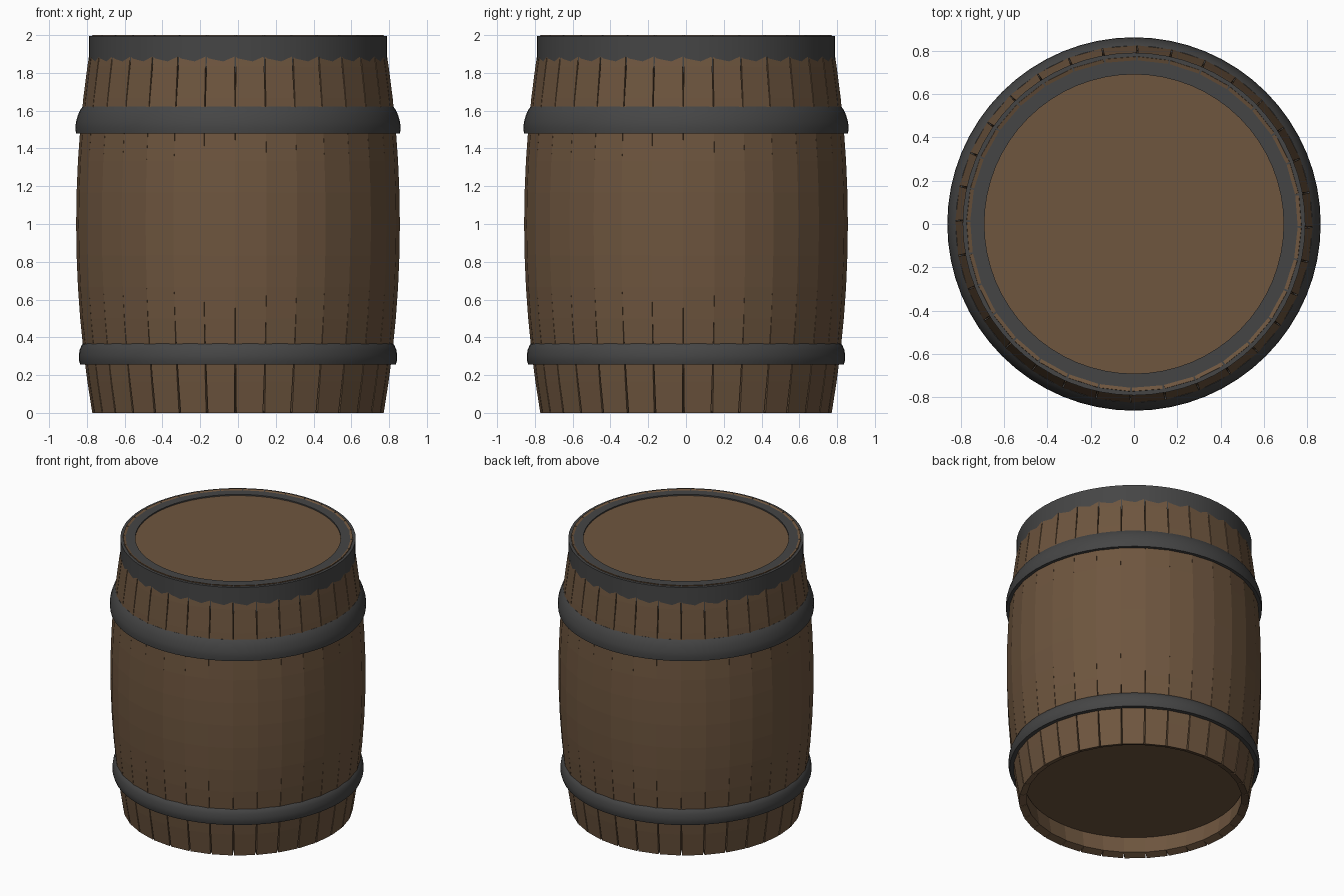
import bpy, bmesh, math

if "Cube" in bpy.data.objects:
    bpy.data.objects.remove(bpy.data.objects["Cube"])

STAVES = 32


def material(name, rgb):
    m = bpy.data.materials.new(name)
    m.diffuse_color = (*rgb, 1)
    m.use_nodes = True
    m.node_tree.nodes["Principled BSDF"].inputs["Base Color"].default_value = m.diffuse_color
    return m


wood = material("wood", (0.156, 0.092, 0.049))
iron = material("iron", (0.06, 0.06, 0.06))


def make_object(name, bm, mat):
    bmesh.ops.recalc_face_normals(bm, faces=bm.faces)
    me = bpy.data.meshes.new(name)
    bm.to_mesh(me)
    bm.free()
    me.materials.append(mat)
    ob = bpy.data.objects.new(name, me)
    bpy.context.collection.objects.link(ob)
    return ob


def smooth(ob, angle=35):
    bpy.ops.object.select_all(action='DESELECT')
    ob.select_set(True)
    bpy.context.view_layer.objects.active = ob
    bpy.ops.object.shade_smooth_by_angle(angle=math.radians(angle))


def ring(name, profile, mat, sides=64):
    """Revolve a closed (radius, height) profile around z."""
    bm = bmesh.new()
    loops = []
    for i in range(sides):
        a = 2 * math.pi * i / sides
        loops.append([bm.verts.new((r * math.cos(a), r * math.sin(a), z)) for r, z in profile])
    n = len(profile)
    for i in range(sides):
        p, q = loops[i], loops[(i + 1) % sides]
        for j in range(n):
            k = (j + 1) % n
            bm.faces.new((p[j], q[j], q[k], p[k]))
    ob = make_object(name, bm, mat)
    smooth(ob)
    return ob


def disc(name, radius, z0, z1):
    bm = bmesh.new()
    bmesh.ops.create_cone(bm, cap_ends=True, segments=64, radius1=radius, radius2=radius, depth=z1 - z0)
    bmesh.ops.translate(bm, verts=bm.verts, vec=(0, 0, (z0 + z1) / 2))
    smooth(make_object(name, bm, wood))


# Bulging staves: planks whose outer edges part slightly towards both ends
bm = bmesh.new()
STEPS, THICK = 12, 0.05
half = math.pi / STAVES
for s in range(STAVES):
    mid = (s + 0.5) * 2 * half - 0.018
    rows = []
    for i in range(STEPS + 1):
        t = 2 * i / STEPS - 1
        outer = 0.857 - 0.085 * t * t
        gap = 0.005 * max(0, (abs(t) - 0.4) / 0.6)
        row = []
        for r, z, g in ((outer, 1 + t, gap), (outer - THICK, 1 + t * 0.982, 0)):
            for side in (-1, 1):
                w = side * (r * math.sin(half) - g)
                d = r * math.cos(half)
                row.append(bm.verts.new((d * math.cos(mid) - w * math.sin(mid),
                                         d * math.sin(mid) + w * math.cos(mid), z)))
        rows.append((row[0], row[1], row[3], row[2]))
    for a, b in zip(rows, rows[1:]):
        for j in range(4):
            k = (j + 1) % 4
            bm.faces.new((a[j], a[k], b[k], b[j]))
    bm.faces.new(rows[0])
    bm.faces.new(rows[-1])
make_object("staves", bm, wood)

# Barrel heads: flush lid and recessed bottom
disc("lid", 0.70, 1.93, 1.985)
disc("bottom_head", 0.735, 0.14, 0.19)

# Iron hoops
ring("top_hoop", [(0.79, 1.80), (0.79, 1.994), (0.69, 1.994), (0.69, 1.80)], iron)
ring("upper_hoop", [(0.80, 1.48), (0.858, 1.48), (0.861, 1.51), (0.858, 1.54), (0.848, 1.575),
                    (0.835, 1.605), (0.822, 1.622), (0.80, 1.622)], iron)
ring("lower_hoop", [(0.79, 0.255), (0.835, 0.255), (0.843, 0.28), (0.843, 0.305), (0.838, 0.335),
                    (0.826, 0.362), (0.815, 0.37), (0.79, 0.37)], iron)
